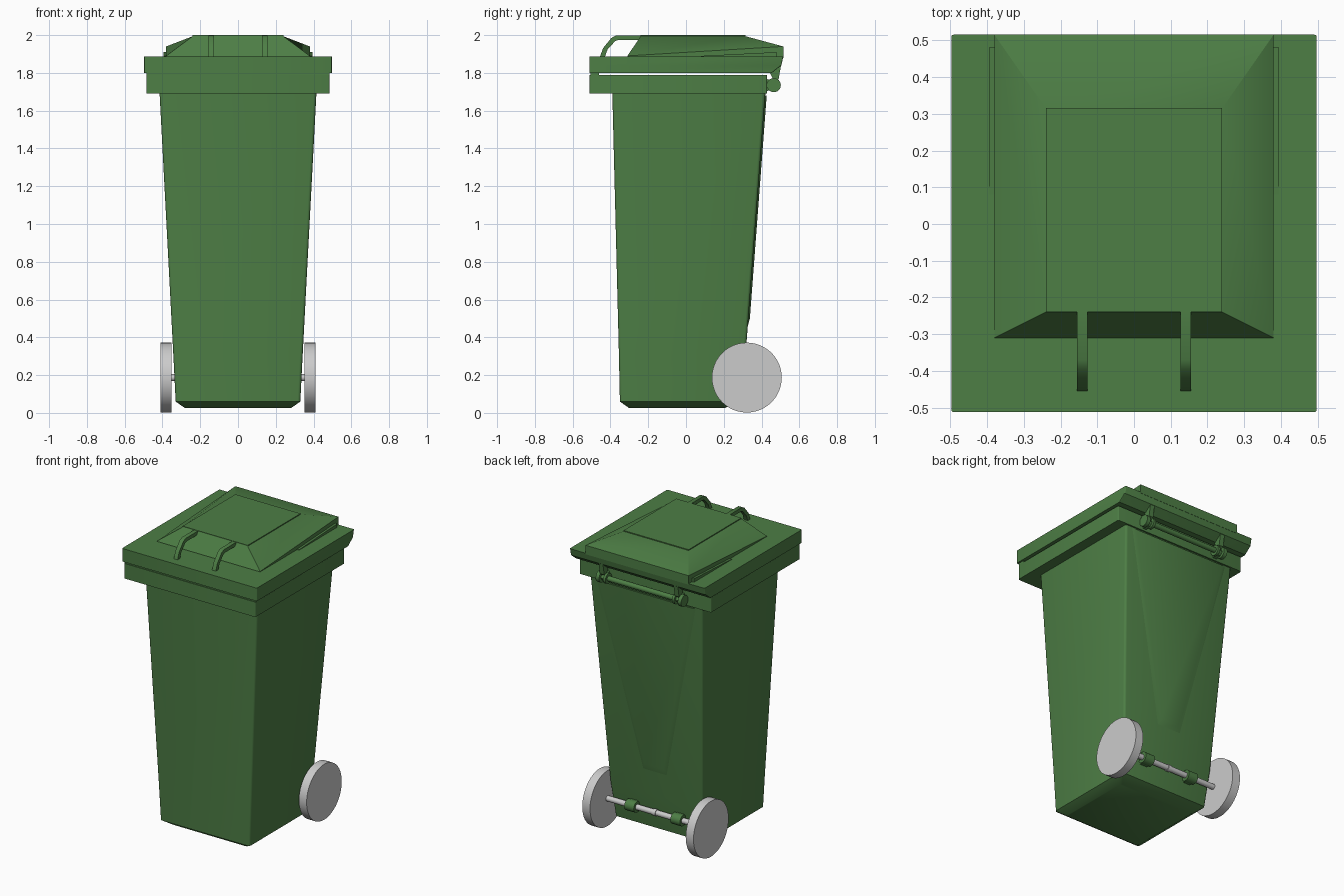
import bpy, bmesh, math
from mathutils import Matrix, Vector

if "Cube" in bpy.data.objects:
    bpy.data.objects.remove(bpy.data.objects["Cube"])

green = bpy.data.materials.new("green_plastic")
green.diffuse_color = (0.075, 0.21, 0.06, 1)
green.use_nodes = True
green.node_tree.nodes["Principled BSDF"].inputs["Base Color"].default_value = green.diffuse_color


def make(name, verts, faces, mat=green):
    me = bpy.data.meshes.new(name)
    me.from_pydata(verts, [], faces)
    bm = bmesh.new()
    bm.from_mesh(me)
    bmesh.ops.recalc_face_normals(bm, faces=bm.faces)
    bm.to_mesh(me)
    bm.free()
    ob = bpy.data.objects.new(name, me)
    bpy.context.collection.objects.link(ob)
    if mat:
        me.materials.append(mat)
    return ob


def section(z, hx, y0, y1, r, seg=3):
    """Rounded rectangle at height z."""
    pts = []
    corners = [(hx - r, y1 - r), (r - hx, y1 - r), (r - hx, y0 + r), (hx - r, y0 + r)]
    for i, (cx, cy) in enumerate(corners):
        for k in range(seg + 1):
            a = math.pi / 2 * (i + k / seg)
            pts.append((cx + r * math.cos(a), cy + r * math.sin(a), z))
    return pts


def loft(name, sections, r=0.015, ring=False):
    rows = [section(*s, r) for s in sections]
    n, m = len(rows[0]), len(rows)
    verts = [p for row in rows for p in row]
    faces = []
    for i in range(m if ring else m - 1):
        j = (i + 1) % m
        faces += [(i * n + k, i * n + (k + 1) % n, j * n + (k + 1) % n, j * n + k) for k in range(n)]
    if not ring:
        faces += [tuple(range(n)), tuple(range((m - 1) * n, m * n))]
    return make(name, verts, faces)


def prism(name, x0, x1, profile, mat=green):
    """Extrude a (y, z) outline along x."""
    n = len(profile)
    verts = [(x, y, z) for x in (x0, x1) for y, z in profile]
    faces = [tuple(range(n)), tuple(range(n, 2 * n))]
    faces += [(k, (k + 1) % n, n + (k + 1) % n, n + k) for k in range(n)]
    return make(name, verts, faces, mat)


def rod(name, x0, x1, y, z, r, seg=24, mat=green):
    prof = [(y + r * math.cos(2 * math.pi * k / seg), z + r * math.sin(2 * math.pi * k / seg))
            for k in range(seg)]
    return prism(name, x0, x1, prof, mat)


# Hollow tapered body
loft("bin_body", [(0.025, 0.28, -0.30, 0.206), (0.06, 0.33, -0.35, 0.275),
                  (0.30, 0.342, -0.355, 0.315), (1.69, 0.415, -0.39, 0.42),
                  (1.79, 0.42, -0.393, 0.427), (1.79, 0.40, -0.375, 0.407),
                  (0.08, 0.31, -0.33, 0.25)])

# Tapered panel standing slightly proud of the back
def back_y(z):
    return 0.315 + (z - 0.30) * 0.105 / 1.39

outline = [(-0.37, 1.68), (0.37, 1.68), (0.09, 0.45), (-0.09, 0.45)]
inner = [(-0.34, 1.68), (0.34, 1.68), (0.07, 0.50), (-0.07, 0.50)]
make("back_panel",
     [(x, back_y(z) - 0.002, z) for x, z in outline] + [(x, back_y(z) + 0.008, z) for x, z in inner],
     [(4, 5, 6, 7)] + [(k, (k + 1) % 4, 4 + (k + 1) % 4, 4 + k) for k in range(4)])

# Collar around the mouth, with a front lip that meets the lid
loft("collar", [(1.69, 0.485, -0.51, 0.43), (1.79, 0.485, -0.51, 0.43),
                (1.79, 0.415, -0.39, 0.42), (1.69, 0.41, -0.385, 0.415)], r=0.008, ring=True)
prism("collar_front_lip", -0.485, 0.485, [(-0.505, 1.785), (-0.46, 1.785), (-0.46, 1.805), (-0.505, 1.805)])

# Lid rim
loft("lid_rim", [(1.80, 0.497, -0.512, 0.455), (1.84, 0.497, -0.512, 0.505),
                 (1.887, 0.497, -0.512, 0.515)], r=0.006)

# Raised lid dome: low at the front, higher at the back edge
levels = [
    [(-0.31, 1.88), (0.515, 1.88), 0.38],
    [(-0.31, 1.89), (0.515, 1.94), 0.38],
    [(-0.24, 1.994), (0.315, 1.994), 0.24],
]
verts = []
for (ya, za), (yb, zb), hx in levels:
    verts += [(-hx, ya, za), (hx, ya, za), (hx, yb, zb), (-hx, yb, zb)]
faces = [(0, 1, 2, 3), (8, 9, 10, 11)]
for b in (0, 4):
    faces += [(b + k, b + (k + 1) % 4, b + 4 + (k + 1) % 4, b + 4 + k) for k in range(4)]
make("lid_dome", verts, faces)
prism("lid_top_panel", -0.24, 0.24, [(-0.24, 1.99), (0.315, 1.99), (0.315, 2.0), (-0.24, 2.0)])

for s, side in ((-1, "left"), (1, "right")):
    # Thin rib beside the dome
    prism("lid_rib_" + side, s * 0.375, s * 0.395, [(0.08, 1.88), (0.48, 1.88), (0.48, 1.91), (0.08, 1.89)])
    # Bent lid handle
    prism("lid_handle_" + side, s * 0.127, s * 0.155,
          [(-0.235, 1.998), (-0.37, 1.998), (-0.395, 1.985), (-0.44, 1.93), (-0.455, 1.885),
           (-0.43, 1.882), (-0.415, 1.925), (-0.375, 1.968), (-0.36, 1.974), (-0.235, 1.974)])
    # Hinge knobs, collar bracket and lid tab
    rod("hinge_knob_outer_" + side, s * 0.29, s * 0.315, 0.465, 1.735, 0.037)
    rod("hinge_knob_inner_" + side, s * 0.245, s * 0.262, 0.465, 1.735, 0.034)
    prism("hinge_bracket_" + side, s * 0.262, s * 0.29,
          [(0.41, 1.70), (0.465, 1.712), (0.485, 1.735), (0.465, 1.76), (0.41, 1.77)])
    prism("lid_tab_" + side, s * 0.26, s * 0.292,
          [(0.44, 1.81), (0.505, 1.85), (0.49, 1.765), (0.47, 1.75)])
    # Wheel and axle bracket
    rod("wheel_" + side, s * 0.353, s * 0.41, 0.322, 0.187, 0.185, 48, None)
    rod("axle_bracket_" + side, s * 0.135, s * 0.205, 0.322, 0.187, 0.036)
    prism("axle_mount_" + side, s * 0.145, s * 0.195, [(0.27, 0.155), (0.32, 0.155), (0.32, 0.22), (0.27, 0.22)])

# Grip bar between the hinges, and the axle with its centre collar
rod("grip_bar", -0.30, 0.30, 0.465, 1.735, 0.017)
rod("axle", -0.36, 0.36, 0.322, 0.187, 0.018, 24, None)
rod("axle_centre_ring", -0.012, 0.012, 0.322, 0.187, 0.022, 24, None)

bpy.ops.object.select_all(action='DESELECT')
for ob in bpy.context.collection.objects:
    ob.select_set(True)
    bpy.context.view_layer.objects.active = ob
bpy.ops.object.shade_smooth_by_angle(angle=math.radians(32))
